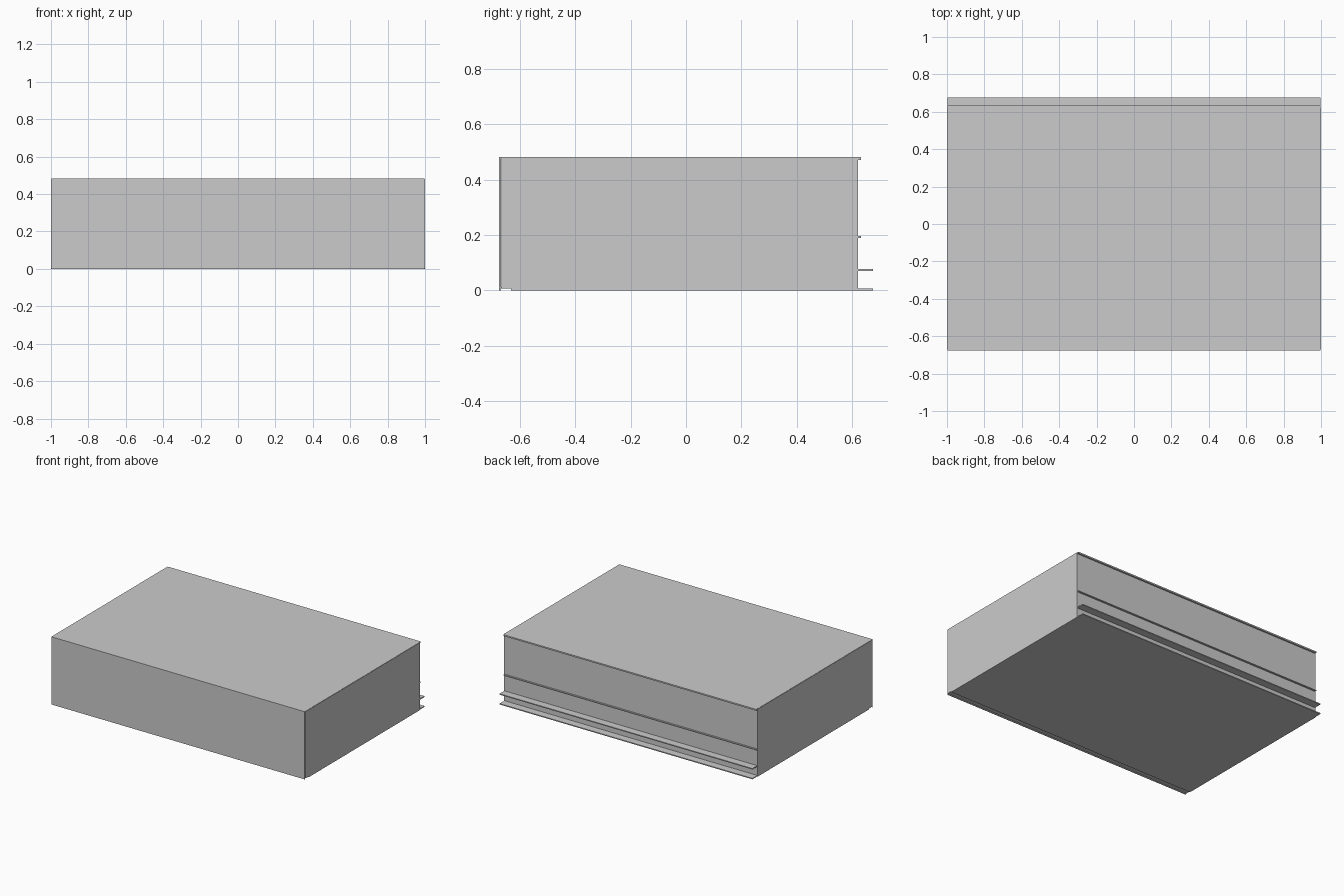
import bpy, bmesh
from mathutils import Vector

if "Cube" in bpy.data.objects:
    bpy.data.objects.remove(bpy.data.objects["Cube"])


def panel(name, x, y, z):
    """Flat-faced box spanning the given (min, max) ranges."""
    mesh = bpy.data.meshes.new(name)
    bm = bmesh.new()
    bmesh.ops.create_cube(bm, size=1)
    lo, hi = Vector((x[0], y[0], z[0])), Vector((x[1], y[1], z[1]))
    for v in bm.verts:
        v.co = Vector((lo[i] + (v.co[i] + 0.5) * (hi[i] - lo[i]) for i in range(3)))
    bm.to_mesh(mesh)
    bm.free()
    ob = bpy.data.objects.new(name, mesh)
    bpy.context.collection.objects.link(ob)
    return ob


T = 0.006                       # sheet thickness
FRONT, BACK, TOP = -0.675, 0.621, 0.482
inner = (-0.994, 0.994)

# Side sheets, mirrored
side = panel("side_panels", (1 - T, 1), (FRONT + 0.008, BACK), (T, TOP - 0.002))
side.modifiers.new("Mirror", 'MIRROR')
mirror_center = bpy.data.objects.new("mirror_center", None)
mirror_center.hide_render = True
bpy.context.collection.objects.link(mirror_center)
side.modifiers["Mirror"].mirror_object = mirror_center

# Front sheet, reaching the ground as a thin lip
panel("front_panel", (-0.998, 0.998), (FRONT, FRONT + T), (0, TOP - 0.002))

# Floor behind the front lip and the lower base sheet
panel("floor_panel", inner, (FRONT + T, BACK), (T, 2 * T))
panel("base_panel", (-1, 1), (-0.633, BACK), (0, T))

# Top and back sheets
panel("top_panel", (-0.998, 0.998), (FRONT, BACK), (TOP - T, TOP))
panel("back_panel", inner, (BACK - T, BACK), (T, TOP - T))

# Horizontal flanges projecting from the back
for name, reach, z0, z1 in (
    ("bottom_ledge", 0.675, 0.0, 0.007),
    ("upper_ledge", 0.675, 0.070, 0.077),
    ("middle_lip", 0.633, 0.190, 0.196),
    ("top_lip", 0.633, 0.472, TOP),
):
    panel(name, (-0.996, 0.996), (BACK - T, reach), (z0, z1))
